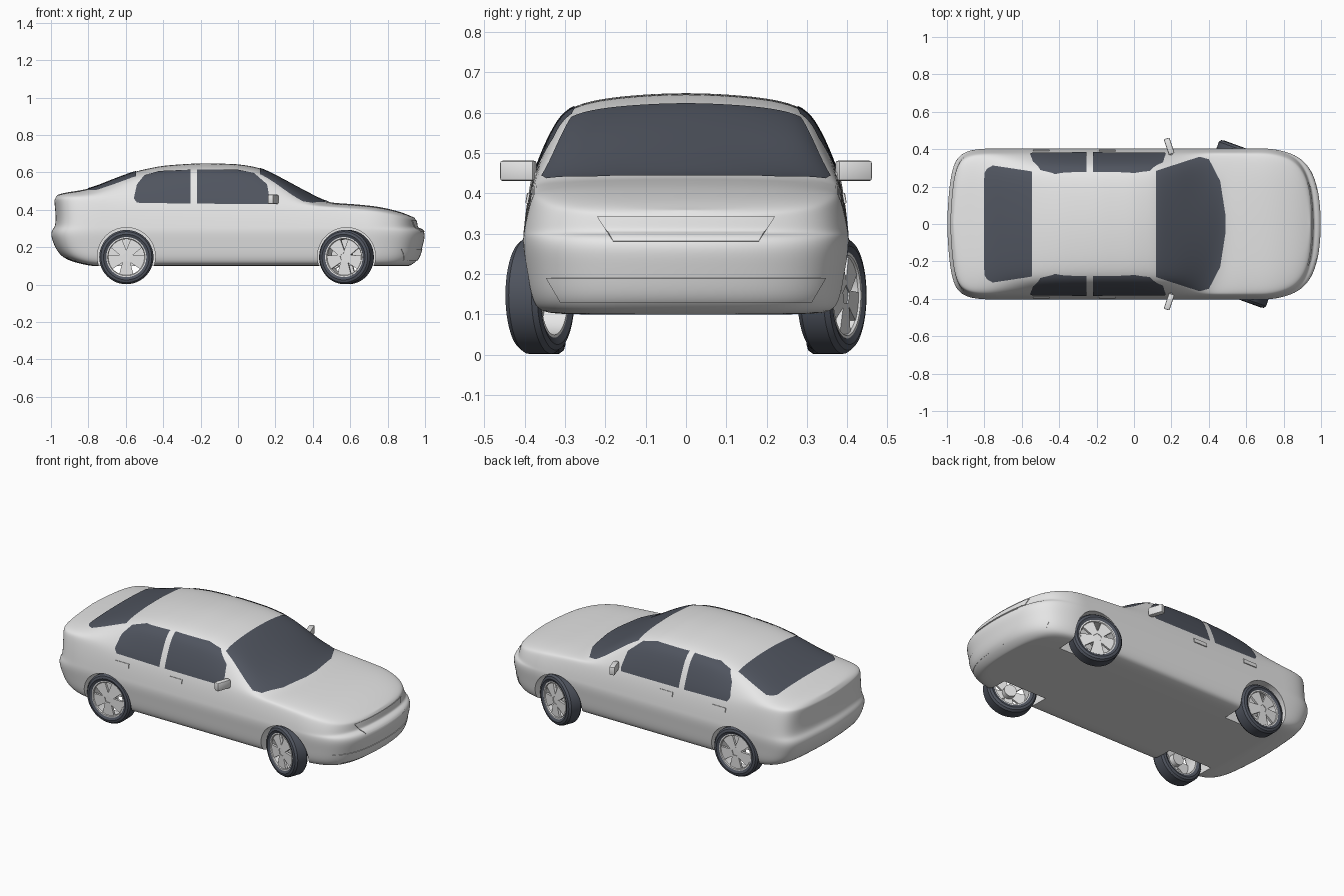
import bpy, bmesh, math
from mathutils import Vector, Matrix

if "Cube" in bpy.data.objects:
    bpy.data.objects.remove(bpy.data.objects["Cube"])


def material(name, rgb):
    m = bpy.data.materials.new(name)
    m.diffuse_color = (*rgb, 1)
    m.use_nodes = True
    m.node_tree.nodes["Principled BSDF"].inputs["Base Color"].default_value = m.diffuse_color
    return m


SILVER = material("silver_paint", (0.8, 0.8, 0.8))
DARK = material("dark_glass_and_rubber", (0.08, 0.09, 0.115))


def make(name, bm, *mats):
    me = bpy.data.meshes.new(name)
    bm.to_mesh(me)
    bm.free()
    ob = bpy.data.objects.new(name, me)
    bpy.context.collection.objects.link(ob)
    for m in mats:
        me.materials.append(m)
    return ob


def activate(ob):
    bpy.ops.object.select_all(action='DESELECT')
    ob.select_set(True)
    bpy.context.view_layer.objects.active = ob


def smooth(ob, angle=35):
    activate(ob)
    bpy.ops.object.shade_smooth_by_angle(angle=math.radians(angle))


def apply_mods(ob):
    activate(ob)
    for m in list(ob.modifiers):
        bpy.ops.object.modifier_apply(modifier=m.name)


def curve(pts, r):
    """Softened piecewise-linear height curve along x."""
    def lerp(x):
        if x <= pts[0][0]:
            return pts[0][1]
        for (a, p), (b, q) in zip(pts, pts[1:]):
            if x <= b:
                return p + (q - p) * (x - a) / (b - a)
        return pts[-1][1]
    return lambda x: (lerp(x - r) + 2 * lerp(x) + lerp(x + r)) / 4


def step(a, b, x):
    t = max(0, min(1, (x - a) / (b - a)))
    return t * t * (3 - 2 * t)


# Centre-line height and belt height along the car
top = curve([(-1, .465), (-.96, .483), (-.9, .497), (-.8, .508), (-.7, .55), (-.55, .607),
             (-.4, .638), (-.2, .651), (0, .646), (.12, .626), (.2, .586), (.35, .505),
             (.48, .438), (.6, .432), (.75, .418), (.87, .39), (.95, .355), (1, .34)], .02)
belt = curve([(-1, .445), (-.9, .46), (-.5, .44), (.2, .43), (.5, .41),
              (.75, .385), (.9, .352), (1, .33)], .03)

# Plan outline of one side, nose to tail
half = [(1, 0), (.993, .12), (.975, .22), (.94, .30), (.88, .36), (.79, .39)]
half += [(.72 - .06 * k, .40) for k in range(26)]
half += [(-.86, .395), (-.92, .375), (-.96, .33), (-.982, .24), (-.993, .12), (-1, 0)]
outline = half + [(x, -y) for x, y in half[-2:0:-1]]

# Side layers: height, width factor, nose reach, tail reach
sides = [(.10, 0, .90, .75), (.10, .6, .91, .77), (.10, .90, .92, .79), (.125, .95, .96, .905),
         (.16, .975, .978, .957), (.21, .99, .99, .985), (.265, 1.01, 1.005, 1.005),
         (.295, 1.01, .992, .995), (.31, 1.005, .962, .978), (.36, .99, .958, .976),
         (.43, .955, .955, .985)]
# Upper layers: rise factor, cabin width, deck width, nose reach, tail reach
decks = [(.33, .888, .925, .953, .982), (.60, .82, .85, .95, .977), (.83, .735, .68, .947, .972),
         (.93, .54, .48, .945, .97), (.98, .27, .25, .943, .968), (1, 0, 0, .942, .967)]


def stretch(u, f, r):
    return u + ((f - 1) if u > 0 else (1 - r)) * u ** 4


bm = bmesh.new()
rings = []
for z0, w, f, r in sides:
    ring = []
    for u, y in outline:
        x = stretch(u, f, r)
        z = z0 if z0 <= .295 else .295 + (z0 - .295) / .135 * (belt(x) - .295)
        ring.append(bm.verts.new((x, y * w, z)))
    rings.append(ring)
for g, wc, wd, f, r in decks:
    ring = []
    for u, y in outline:
        x = stretch(u, f, r)
        cabin = step(.45, .15, x) if x > -.2 else step(-.82, -.5, x)
        w = wd + (wc - wd) * cabin
        xs = x + .07 * (y * w / .35) ** 2 * step(.2, .4, x) * step(.7, .5, x)
        ring.append(bm.verts.new((x, y * w, belt(x) + g * (top(xs) - belt(x)))))
    rings.append(ring)
n = len(outline)
for a, b in zip(rings, rings[1:]):
    for i in range(n):
        j = (i + 1) % n
        bm.faces.new((a[i], a[j], b[j], b[i]))
bmesh.ops.remove_doubles(bm, verts=bm.verts, dist=1e-5)
bmesh.ops.recalc_face_normals(bm, faces=bm.faces)
body = make("body", bm, SILVER)
sub = body.modifiers.new("soften", 'SUBSURF')
sub.levels = sub.render_levels = 2
apply_mods(body)
shell = body.data.copy()


def panel(name, poly, axes, keep, offset, mat, thick=0):
    """Piece of the body skin inside a convex counter-clockwise outline."""
    p = bmesh.new()
    p.from_mesh(shell)
    bmesh.ops.delete(p, geom=[f for f in p.faces if not keep(f.calc_center_median())],
                     context='FACES')
    a, b = axes
    for s, e in zip(poly, poly[1:] + poly[:1]):
        co, no = Vector((0, 0, 0)), Vector((0, 0, 0))
        co[a], co[b] = s
        no[a], no[b] = e[1] - s[1], s[0] - e[0]
        bmesh.ops.bisect_plane(p, geom=p.verts[:] + p.edges[:] + p.faces[:], plane_co=co,
                               plane_no=no, clear_outer=True)
    p.normal_update()
    moves = [(v, v.normal * offset) for v in p.verts]
    for v, d in moves:
        v.co += d
    ob = make(name, p, mat)
    if thick:
        m = ob.modifiers.new("thickness", 'SOLIDIFY')
        m.thickness, m.offset = thick, -1
        apply_mods(ob)
    smooth(ob)
    return ob


def sym(pts):
    """Close an outline given for the +y side, in plan."""
    return [(x, -y) for x, y in pts] + [(x, y) for x, y in reversed(pts)]


# Windows
upper = lambda c: c.z > .4
panel("windscreen", sym([(.118, .283), (.35, .358), (.40, .345), (.46, .23), (.488, .05)]),
      (0, 1), upper, .003, DARK)
panel("rear_window", sym([(-.80, .27), (-.785, .295), (-.755, .312), (-.545, .28)]),
      (0, 1), upper, .003, DARK)
side = lambda c: abs(c.y) > .2
panel("rear_side_windows", [(-.54, .437), (-.255, .432), (-.255, .612), (-.42, .605),
                            (-.50, .583), (-.54, .535), (-.557, .46)],
      (0, 2), side, .003, DARK)
panel("front_side_windows", [(-.22, .432), (.165, .43), (.17, .45), (.155, .535),
                             (.085, .595), (0, .612), (-.22, .614)],
      (0, 2), side, .003, DARK)

# Door handles and nose panels
for label, x in (("rear", -.495), ("front", -.142)):
    panel(label + "_door_handles", [(x - .044, .375), (x + .044, .375), (x + .044, .4),
                                    (x - .044, .4)], (0, 2), side, .005, SILVER, .008)
nose = lambda c: c.x > .7
panel("grille", [(-.18, .28), (.18, .28), (.22, .342), (-.22, .342)],
      (1, 2), nose, .004, SILVER, .006)
panel("lower_bumper", [(-.31, .13), (.31, .13), (.345, .19), (-.345, .19)],
      (1, 2), nose, .003, SILVER, .005)

# Wheel wells cut from the body; x, steering angle, sideways position
WHEELS = ((-.597, 0, .345), (.58, math.radians(-20), .362))
for x, _, _ in WHEELS:
    for s in (-1, 1):
        c = bmesh.new()
        bmesh.ops.create_cone(c, cap_ends=True, segments=48, radius1=.155, radius2=.155, depth=.3,
                              matrix=Matrix.Translation((x, s * .385, .15))
                              @ Matrix.Rotation(math.pi / 2, 4, 'X'))
        cutter = make("well_cutter", c)
        cutter.hide_render = True
        m = body.modifiers.new("well", 'BOOLEAN')
        m.operation, m.solver, m.object = 'DIFFERENCE', 'EXACT', cutter
        apply_mods(body)
        bpy.data.objects.remove(cutter)
for f in body.data.polygons:
    f.material_index = 0
smooth(body)


def lathe(profile, steps=48):
    """Closed (radius, y) profile turned around the y axis."""
    b = bmesh.new()
    loops = [[b.verts.new((r * math.cos(t), y, r * math.sin(t))) for r, y in profile]
             for t in (2 * math.pi * k / steps for k in range(steps))]
    k = len(profile)
    for i in range(steps):
        p, q = loops[i], loops[(i + 1) % steps]
        for j in range(k):
            b.faces.new((p[j], p[(j + 1) % k], q[(j + 1) % k], q[j]))
    bmesh.ops.recalc_face_normals(b, faces=b.faces)
    return b


def rim():
    """Rim ring, hub and five flared spokes, outer face towards -y."""
    b = lathe([(.107, -.04), (.107, .038), (.098, .038), (.096, -.034), (.1, -.04)])
    bmesh.ops.create_cone(b, cap_ends=True, segments=24, radius1=.036, radius2=.036, depth=.045,
                          matrix=Matrix.Translation((0, -.012, 0))
                          @ Matrix.Rotation(math.pi / 2, 4, 'X'))
    for k in range(5):
        turn = Matrix.Rotation(2 * math.pi * k / 5 + math.pi / 2, 4, 'Y')
        vs = bmesh.ops.create_cube(b, size=1)["verts"]
        for v in vs:
            outer = v.co.x > 0
            v.co = turn @ Vector((.1 if outer else .02,
                                  -.028 + v.co.y * .014 + (0 if outer else -.003),
                                  v.co.z * (.08 if outer else .038)))
    return b


# Wheels, with the front pair steered
for label, (x, steer, y) in zip(("rear", "front"), WHEELS):
    for s, hand in ((-1, "right"), (1, "left")):
        turn = steer + (math.pi if s > 0 else 0)
        tyre = make(f"{label}_{hand}_tyre", lathe(
            [(.105, -.038), (.122, -.046), (.136, -.042), (.145, -.03),
             (.145, .03), (.136, .042), (.122, .046), (.105, .038)]), DARK)
        hub = make(f"{label}_{hand}_rim", rim(), SILVER)
        for ob in (tyre, hub):
            ob.location = (x, s * y, .147)
            ob.rotation_euler.z = turn
            smooth(ob)

# Door mirrors
for s, hand in ((-1, "right"), (1, "left")):
    for part, size, loc, tilt in (("mirror", (.032, .088, .05), (.188, .416, .456), .33),
                                  ("mirror_arm", (.02, .05, .014), (.195, .375, .446), 0)):
        b = bmesh.new()
        bmesh.ops.create_cube(b, size=1, matrix=Matrix.Diagonal((*size, 1)))
        bmesh.ops.bevel(b, geom=b.edges[:], offset=.006, segments=2, affect='EDGES', profile=.5)
        ob = make(f"{hand}_{part}", b, SILVER)
        ob.location = (loc[0], s * loc[1], loc[2])
        ob.rotation_euler.z = s * tilt
        smooth(ob)
